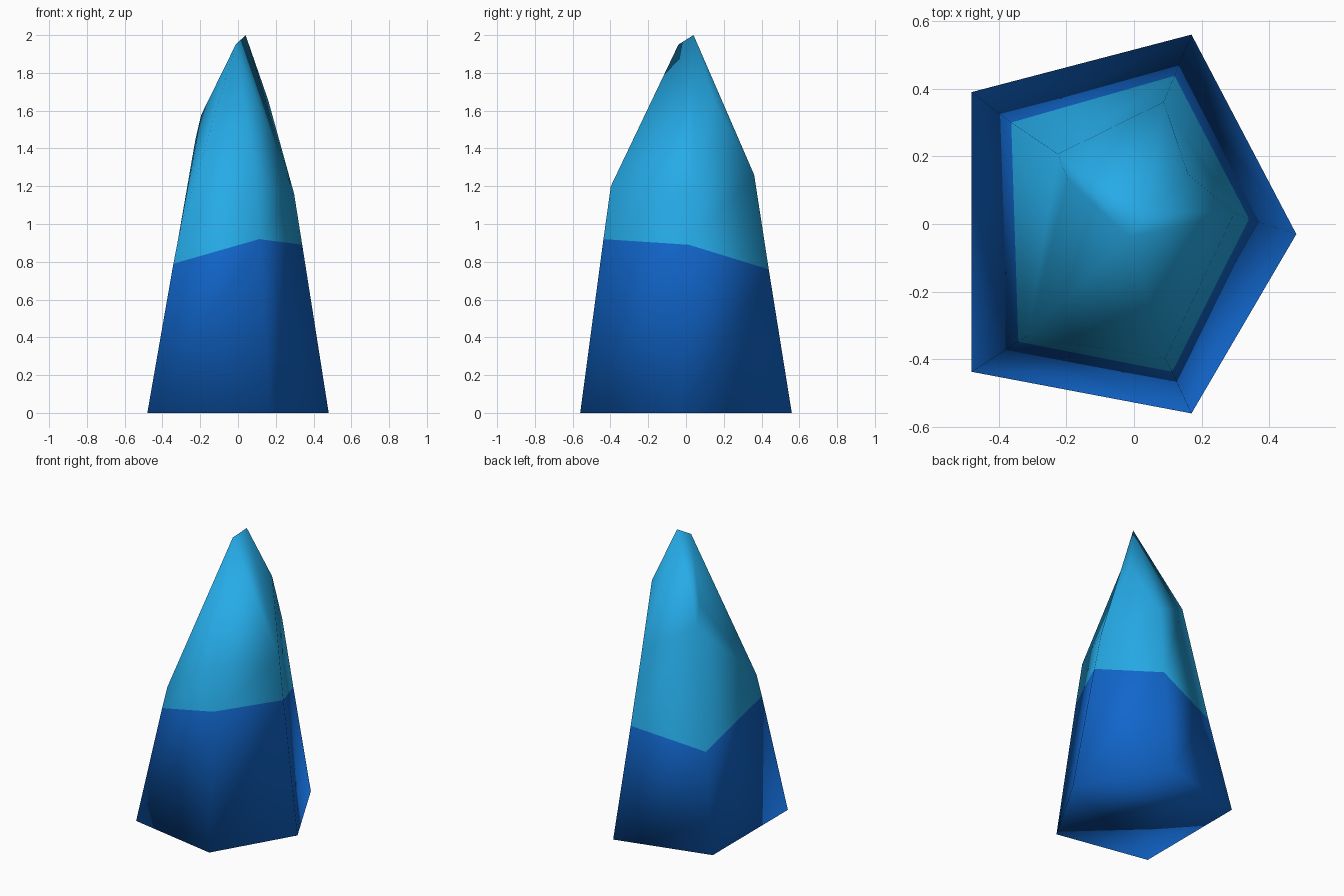
import bpy, bmesh

if "Cube" in bpy.data.objects:
    bpy.data.objects.remove(bpy.data.objects["Cube"])


def material(name, color):
    m = bpy.data.materials.new(name)
    m.diffuse_color = (*color, 1)
    m.use_nodes = True
    m.node_tree.nodes["Principled BSDF"].inputs["Base Color"].default_value = m.diffuse_color
    return m


# Five-sided crystal: corners run left-front, front, right, back, left-back
base = [(-.48, -.437, 0), (.17, -.56, 0), (.48, -.03, 0), (.17, .56, 0), (-.48, .39, 0)]
band = [(-.342, -.348, .79), (.113, -.437, .92), (.34, .015, .89), (.12, .438, .76), (-.363, .30, .655)]
shoulder = [(-.313, -.33, .94), (.093, -.398, 1.2), (.297, .033, 1.16), (.088, .361, 1.26), (-.225, .207, 1.45)]

bm = bmesh.new()
rings = [[bm.verts.new(p) for p in ring] for ring in (base, band, shoulder)]
side = bm.verts.new((.16, .147, 1.655))    # peak of the right-back wall
left = bm.verts.new((-.195, .13, 1.577))   # peak of the left wall
tip_a = bm.verts.new((-.012, -.04, 1.95))
tip_b = bm.verts.new((.04, .04, 2.0))

# Underside and walls; walls above the band take the pale colour
bm.faces.new(rings[0][::-1])
for level in (0, 1):
    lo, hi = rings[level], rings[level + 1]
    for i in range(5):
        j = (i + 1) % 5
        bm.faces.new((lo[i], lo[j], hi[j], hi[i])).material_index = level

# Slanted facets of the point
c, f, r, b, l = rings[2]
for facet in ((c, f, tip_a), (f, r, side, tip_b, tip_a), (r, b, side),
              (b, l, tip_b, side), (l, left, tip_a, tip_b), (l, c, left), (c, tip_a, left)):
    bm.faces.new(facet).material_index = 1

bmesh.ops.recalc_face_normals(bm, faces=bm.faces)
for face in bm.faces:
    face.smooth = True
mesh = bpy.data.meshes.new("crystal")
bm.to_mesh(mesh)
bm.free()
mesh.materials.append(material("deep blue", (.0056, .133, .604)))
mesh.materials.append(material("sky blue", (.022, .468, .922)))
bpy.context.collection.objects.link(bpy.data.objects.new("crystal", mesh))
